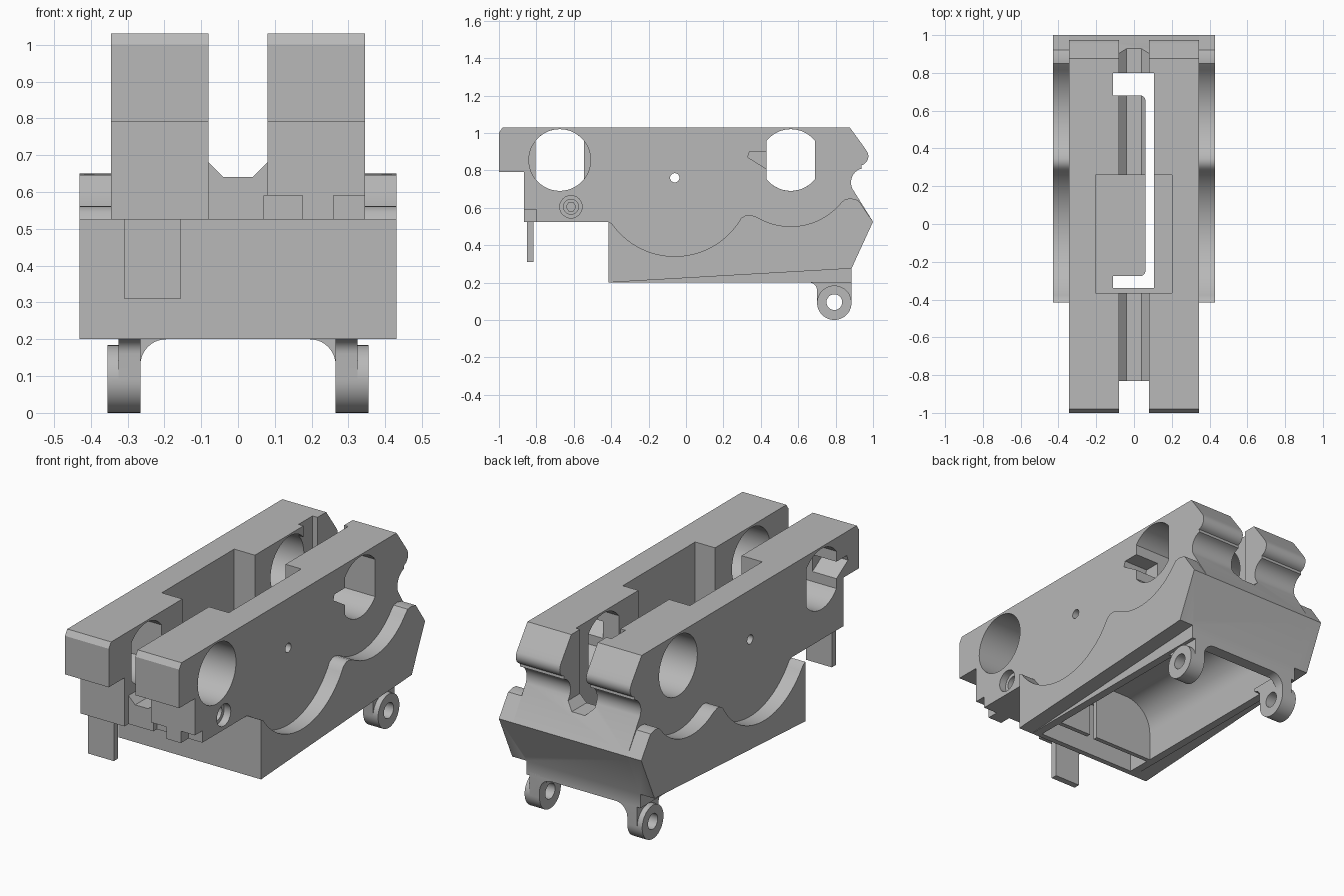
import bpy, bmesh
from math import sin, cos, radians, pi
from mathutils import Vector

if "Cube" in bpy.data.objects:
    bpy.data.objects.remove(bpy.data.objects["Cube"], do_unlink=True)

grey = bpy.data.materials.new("plain grey")
grey.use_nodes = True
grey.diffuse_color = (0.48, 0.48, 0.48, 1)
grey.node_tree.nodes["Principled BSDF"].inputs["Base Color"].default_value = grey.diffuse_color


def arc(cu, cv, r, a0, a1, n=20):
    """Points on a circular arc, angles in degrees."""
    angles = [radians(a0 + (a1 - a0) * i / n) for i in range(n + 1)]
    return [(cu + r * cos(a), cv + r * sin(a)) for a in angles]


def circle(cu, cv, r, n=48):
    return arc(cu, cv, r, 0, 360 - 360 / n, n - 1)


def prism(name, pts, a, b, axis="x"):
    """Extrude a 2D profile from a to b along an axis."""
    place = {"x": lambda u, v, w: (w, u, v),
             "y": lambda u, v, w: (u, w, v),
             "z": lambda u, v, w: (u, v, w)}[axis]
    bm = bmesh.new()
    face = bm.faces.new([bm.verts.new(place(u, v, a)) for u, v in pts])
    new = bmesh.ops.extrude_face_region(bm, geom=[face])["geom"]
    shift = Vector(place(0, 0, b - a))
    bmesh.ops.translate(bm, vec=shift, verts=[g for g in new if isinstance(g, bmesh.types.BMVert)])
    bmesh.ops.recalc_face_normals(bm, faces=bm.faces)
    mesh = bpy.data.meshes.new(name)
    bm.to_mesh(mesh)
    bm.free()
    mesh.materials.append(grey)
    ob = bpy.data.objects.new(name, mesh)
    bpy.context.collection.objects.link(ob)
    return ob


def box(name, x0, x1, y0, y1, z0, z1):
    return prism(name, [(x0, y0), (x1, y0), (x1, y1), (x0, y1)], z0, z1, "z")


def activate(ob):
    bpy.ops.object.select_all(action="DESELECT")
    ob.select_set(True)
    bpy.context.view_layer.objects.active = ob


def combine(ob, tool, operation="DIFFERENCE"):
    """Apply a boolean and throw the tool away."""
    mod = ob.modifiers.new("boolean", "BOOLEAN")
    mod.operation, mod.solver, mod.object = operation, "EXACT", tool
    activate(ob)
    bpy.ops.object.modifier_apply(modifier=mod.name)
    bpy.data.objects.remove(tool, do_unlink=True)


# Narrow core with the nose, the top rails and the curved rear
core = [(-1, 0.79), (-1, 1.0), (-0.98, 1.03), (0.875, 1.03), (0.955, 0.92)]
core += arc(0.925, 0.875, 0.05, 30, -75, 8)
core += arc(0.96, 0.735, 0.078, 105, 205, 10)
core += [(1, 0.525), (0.885, 0.275), (0.885, 0.2), (-0.415, 0.2),
         (-0.415, 0.525), (-0.865, 0.525), (-0.865, 0.79)]
body = prism("housing_body", core, -0.345, 0.345)

# Wide lower casing with a wavy upper edge and a sloping bottom
wave = [(-0.415, 0.525)]
wave += arc(-0.06, 0.75, 0.41, 215, 330, 28)
wave += [(0.32, 0.56), (0.345, 0.562)]
wave += arc(0.56, 0.85, 0.35, 239, 320, 22)
wave += [(0.85, 0.646), (0.88, 0.65), (0.92, 0.641), (1, 0.525), (0.885, 0.275),
         (-0.37, 0.203), (-0.415, 0.2)]
combine(body, prism("lower_casing", wave, -0.43, 0.43), "UNION")

# Central channel with chamfered floor, open front and wide middle pocket
channel = [(-0.08, 1.2), (-0.08, 0.68), (-0.04, 0.64), (0.04, 0.64), (0.08, 0.68), (0.08, 1.2)]
combine(body, prism("channel_cutter", channel, -1.2, 1.2, "y"))
combine(body, box("front_gap_cutter", -0.08, 0.08, -1.2, -0.83, 0.4, 1.2))
combine(body, box("pocket_cutter", -0.205, 0.2, -0.365, 0.26, 0.6, 1.2))

# Rounded cavity underneath, a thin rib and a small front chamber
arch = [(0.3, 0.1)] + arc(0.14, 0.36, 0.16, 0, 90, 14) + arc(-0.14, 0.36, 0.16, 90, 180, 14) + [(-0.3, 0.1)]
combine(body, prism("cavity_cutter", arch, -0.23, 0.82, "y"))
combine(body, box("chamber_cutter", -0.3, 0.3, -0.385, -0.255, 0.1, 0.5))

# C-shaped slot cut right through
slot = [(-0.11, -0.34), (0.105, -0.34), (0.105, 0.8), (-0.11, 0.8), (-0.11, 0.68)]
slot += arc(0.035, 0.655, 0.025, 90, 0, 6) + arc(0.035, -0.25, 0.025, 0, -90, 6)
slot += [(-0.11, -0.275)]
combine(body, prism("slot_cutter", slot, 0.0, 1.2, "z"))

# Cross holes: full round on one side, flat-sided with a wedge on the other
for cy, side in ((-0.675, 1), (0.56, -1)):
    inner, outer = 0.02 * side, 0.5 * side
    combine(body, prism("round_hole_cutter", circle(cy, 0.855, 0.165), inner, outer))
    flat = arc(cy, 0.855, 0.165, 38, 142, 18) + arc(cy, 0.855, 0.165, 218, 322, 18)
    combine(body, prism("flat_hole_cutter", flat, -inner, -outer))
    wedge = [(cy - side * u, v) for u, v in ((0.11, 0.9), (0.22, 0.9), (0.23, 0.87), (0.11, 0.795))]
    if side > 0:
        wedge = [(cy - u, v) for u, v in ((0.11, 0.9), (0.22, 0.9), (0.23, 0.87), (0.11, 0.795))]
    else:
        wedge = [(cy - u, v) for u, v in ((0.11, 0.9), (0.22, 0.9), (0.23, 0.87), (0.11, 0.795))]
    combine(body, prism("wedge_cutter", wedge, -0.2 * side, -outer))
combine(body, prism("pin_hole_cutter", circle(-0.06, 0.76, 0.025, 24), -0.5, 0.5))

# Stepped screw recess
for radius, depth, sides in ((0.06, 0.04, 32), (0.04, 0.08, 32), (0.025, 0.14, 6)):
    combine(body, prism("screw_cutter", circle(-0.615, 0.605, radius, sides), 0.345 - depth, 0.5))

# Notches under the front of one rail
for x0, x1 in ((0.07, 0.175), (0.26, 0.4)):
    combine(body, box("notch_cutter", x0, x1, -0.9, -0.8, 0.45, 0.59))

# Hanging front tab
tab = box("front_tab", -0.31, -0.155, -0.85, -0.815, 0.31, 0.59)

# Rear hinge lugs, with a ring boss and a filleted web on each side
parts = [body, tab]
for side, label in ((1, "left"), (-1, "right")):
    tongue = [(0.885, 0.22), (0.66, 0.22), (0.66, 0.2)]
    tongue += arc(0.66, 0.16, 0.04, 90, 0, 8)
    tongue += arc(0.793, 0.092, 0.092, 180, 360, 24)
    lug = prism(label + "_hinge_lug", tongue, 0.265 * side, 0.325 * side)
    combine(lug, prism("boss", circle(0.793, 0.092, 0.092), 0.29 * side, 0.355 * side), "UNION")
    combine(lug, prism("hinge_hole_cutter", circle(0.793, 0.095, 0.042, 32), 0.2 * side, 0.5 * side))
    corner = [(0.28, 0.21), (0.28, 0.13)] + arc(0.195, 0.13, 0.07, 0, 90, 10) + [(0.195, 0.21)]
    web = prism(label + "_hinge_web", [(u * side, v) for u, v in corner], 0.83, 0.885, "y")
    parts += [lug, web]

# Smooth the curves while keeping hard edges
for ob in parts:
    activate(ob)
    bpy.ops.object.shade_smooth_by_angle(angle=pi / 6)
